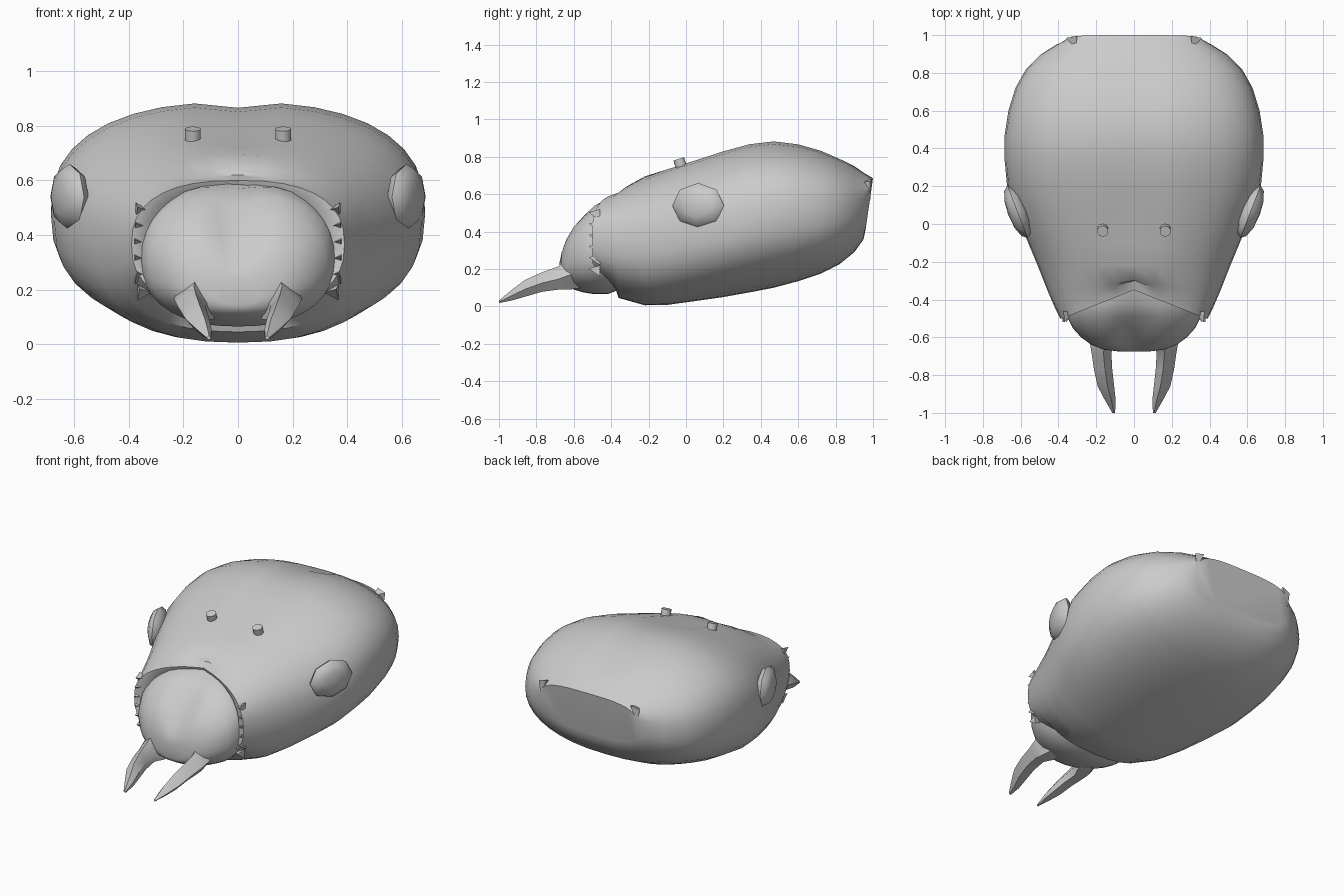
import bpy, bmesh
from math import sin, cos, pi, exp, radians
from mathutils import Vector, Matrix

cube = bpy.data.objects.get("Cube")
if cube:
    bpy.data.objects.remove(cube)

grey = bpy.data.materials.new("shell grey")
grey.use_nodes = True
grey.diffuse_color = (0.6, 0.6, 0.6, 1)
grey.node_tree.nodes["Principled BSDF"].inputs["Base Color"].default_value = (0.6, 0.6, 0.6, 1)


def finish(bm, name, angle=40):
    bmesh.ops.recalc_face_normals(bm, faces=bm.faces)
    mesh = bpy.data.meshes.new(name)
    bm.to_mesh(mesh)
    bm.free()
    mesh.materials.append(grey)
    ob = bpy.data.objects.new(name, mesh)
    bpy.context.collection.objects.link(ob)
    bpy.ops.object.select_all(action="DESELECT")
    ob.select_set(True)
    bpy.context.view_layer.objects.active = ob
    bpy.ops.object.shade_smooth_by_angle(angle=radians(angle))
    return ob


def loft(rings):
    """Skin a list of closed point rings and cap both ends."""
    bm = bmesh.new()
    vs = [[bm.verts.new(p) for p in ring] for ring in rings]
    n = len(vs[0])
    for a, b in zip(vs, vs[1:]):
        for i in range(n):
            j = (i + 1) % n
            bm.faces.new((a[i], a[j], b[j], b[i]))
    bm.faces.new(vs[0])
    bm.faces.new(vs[-1])
    return bm


def oval(y, half, low, high, power, notch=0.0, count=36):
    """Rounded cross-section with a groove along the top centre."""
    mid, tall = (low + high) / 2, (high - low) / 2
    ring = []
    for i in range(count):
        c, s = cos(2 * pi * i / count), sin(2 * pi * i / count)
        x = half * abs(c) ** (2 / power) * (1 if c > 0 else -1)
        z = mid + tall * abs(s) ** (2 / power) * (1 if s > 0 else -1)
        if s > 0:
            z -= notch * exp(-(x / 0.09) ** 2)
        ring.append(Vector((x, y, z)))
    return ring


# Head capsule: y, half width, bottom, top, squareness
head = [
    (-0.42, 0.30, 0.20, 0.53, 2.4), (-0.49, 0.35, 0.15, 0.57, 2.5),
    (-0.50, 0.39, 0.13, 0.60, 2.5), (-0.44, 0.42, 0.09, 0.62, 2.4),
    (-0.36, 0.455, 0.045, 0.645, 2.4), (-0.22, 0.51, 0.006, 0.695, 2.4),
    (-0.10, 0.56, 0.008, 0.74, 2.4), (0.06, 0.625, 0.03, 0.79, 2.4),
    (0.20, 0.672, 0.05, 0.835, 2.4), (0.34, 0.685, 0.075, 0.873, 2.4),
    (0.47, 0.685, 0.10, 0.888, 2.4), (0.60, 0.665, 0.135, 0.872, 2.4),
    (0.72, 0.628, 0.175, 0.838, 2.4), (0.82, 0.572, 0.225, 0.795, 2.4),
    (0.90, 0.49, 0.29, 0.75, 2.4), (0.95, 0.41, 0.36, 0.715, 2.6),
    (0.98, 0.345, 0.41, 0.685, 3.5),
]
rings = [oval(*row, notch=0.022 if -0.2 < row[0] < 0.85 else 0) for row in head]
for ring, row in zip(rings, head):
    for p in ring:
        # Sweep the upper front rim backwards toward the centre line
        if row[0] < -0.3 and p.z > 0.4:
            fade = min(1, (-0.3 - row[0]) / 0.15)
            p.y += 0.15 * fade * max(0, 1 - abs(p.x) / 0.38) * min(1, (p.z - 0.4) / 0.12)
        # Chin: the lower rim slopes back
        if row[0] < -0.4 and p.z < 0.22:
            p.y += 0.5 * (0.22 - p.z)
for p in rings[-1]:
    p.y = 0.96 + 0.04 * (p.z - 0.41) / 0.275
finish(loft(rings), "head")

# Two-lobed snout plate
snout = [
    (-0.28, 0.32, 0.12, 0.60, 2.3), (-0.42, 0.355, 0.065, 0.59, 2.3),
    (-0.49, 0.355, 0.065, 0.555, 2.3), (-0.55, 0.325, 0.075, 0.50, 2.3),
    (-0.60, 0.28, 0.09, 0.45, 2.3), (-0.64, 0.225, 0.105, 0.385, 2.3),
    (-0.665, 0.16, 0.12, 0.315, 2.3), (-0.675, 0.08, 0.14, 0.24, 2.2),
]
groove = (0, 0.02, 0.05, 0.07, 0.08, 0.07, 0.04, 0.0)
finish(loft([oval(*r, notch=g) for r, g in zip(snout, groove)]), "snout")

# Jaws: y, inner x, outer x, bottom, top
jaw = [
    (-0.56, 0.08, 0.21, 0.10, 0.27), (-0.62, 0.09, 0.235, 0.09, 0.265),
    (-0.68, 0.12, 0.225, 0.09, 0.215), (-0.77, 0.115, 0.212, 0.078, 0.182),
    (-0.86, 0.105, 0.192, 0.052, 0.142), (-0.93, 0.097, 0.155, 0.032, 0.09),
    (-1.0, 0.10, 0.115, 0.018, 0.032),
]
for side, label in ((1, "left"), (-1, "right")):
    rings = []
    for y, a, b, low, high in jaw:
        mid = low + 0.45 * (high - low)
        ridge = a + 0.4 * (b - a)
        points = ((a, mid), (ridge, high), (b - 0.15 * (b - a), mid + 0.3 * (high - mid)),
                  (b, mid), (ridge + 0.2 * (b - a), low), (a, low))
        rings.append([Vector((side * x, y, z)) for x, z in points])
    finish(loft(rings), label + "_jaw", 35)

    # Faceted eye lying along the cheek
    bm = bmesh.new()
    bmesh.ops.create_uvsphere(bm, u_segments=8, v_segments=6, radius=1)
    bm.transform(Matrix.Translation((side * 0.617, 0.065, 0.54))
                 @ Matrix.Rotation(radians(-side * 21), 4, "Z")
                 @ Matrix.Rotation(radians(90), 4, "Y")
                 @ Matrix.Diagonal((0.12, 0.148, 0.052, 1)))
    finish(bm, label + "_eye", 45)

    # Short antenna socket
    bm = bmesh.new()
    bmesh.ops.create_cone(bm, cap_ends=True, segments=10, radius1=0.03, radius2=0.03, depth=0.06)
    bm.transform(Matrix.Translation((side * 0.165, -0.03, 0.76))
                 @ Matrix.Rotation(radians(17), 4, "X"))
    finish(bm, label + "_antenna_socket")

    # Ragged teeth around the front rim
    bm = bmesh.new()
    for i in range(6):
        z = 0.19 + i * 0.06
        x = 0.365 - 0.6 * (z - 0.36) ** 2
        base = [bm.verts.new((side * (x + dx), y, z + dz)) for dx, y, dz in
                ((-0.03, -0.47, 0), (0.02, -0.46, 0.03), (0.02, -0.46, -0.03))]
        tip = bm.verts.new((side * (x + 0.012), -0.52, z + 0.012))
        for k in range(3):
            bm.faces.new((base[k], base[(k + 1) % 3], tip))
        bm.faces.new(base)
    finish(bm, label + "_rim_teeth", 20)

    # Small torn flap beside the neck opening
    bm = bmesh.new()
    pts = [(0.30, 0.995, 0.685), (0.36, 0.985, 0.67), (0.345, 0.985, 0.57), (0.31, 0.93, 0.66)]
    vs = [bm.verts.new((side * x, y, z)) for x, y, z in pts]
    bmesh.ops.convex_hull(bm, input=vs)
    finish(bm, label + "_neck_flap", 20)
